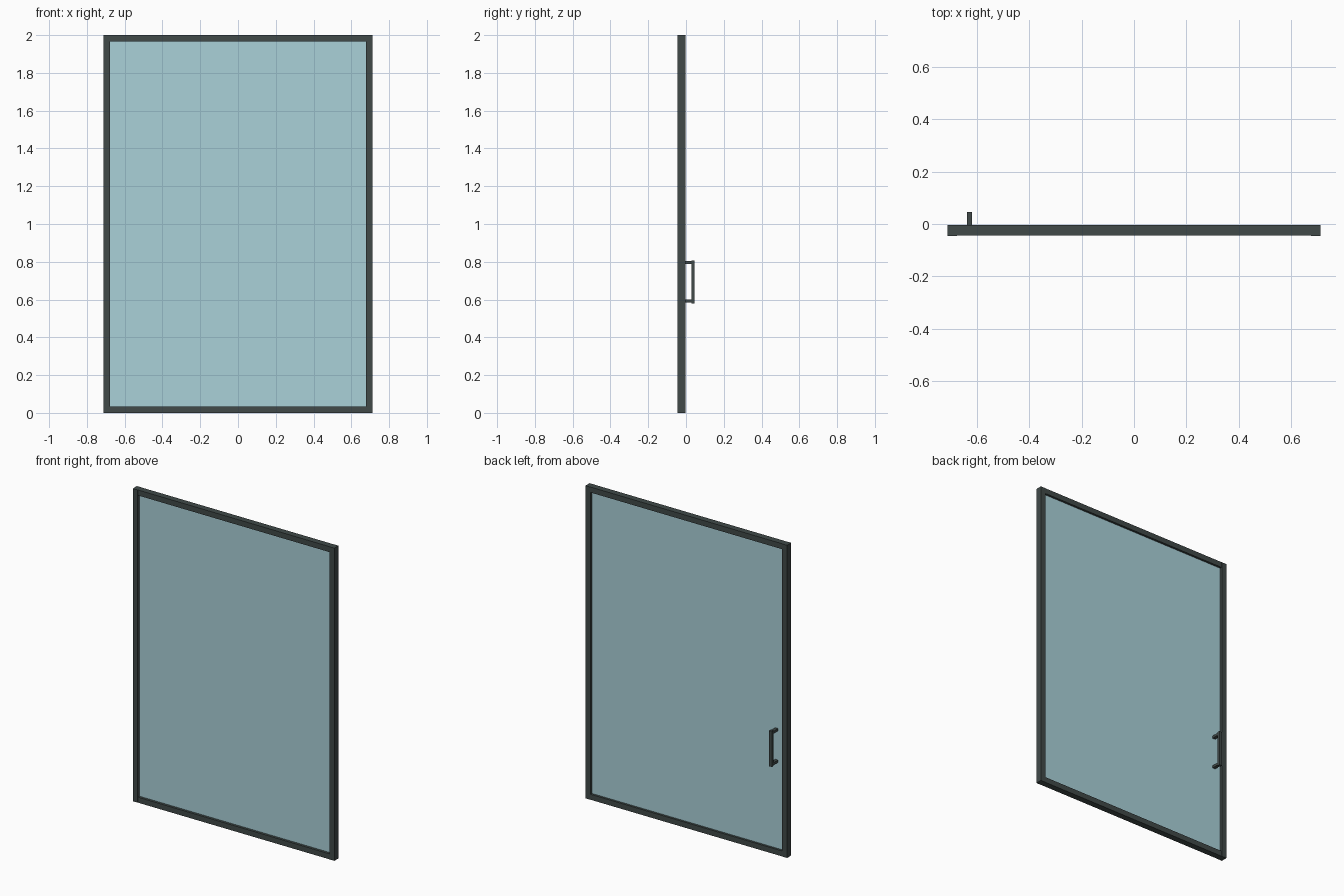
import bpy

if "Cube" in bpy.data.objects:
    bpy.data.objects.remove(bpy.data.objects["Cube"])


def material(name, color):
    m = bpy.data.materials.new(name)
    m.diffuse_color = color
    m.use_nodes = True
    m.node_tree.nodes["Principled BSDF"].inputs["Base Color"].default_value = m.diffuse_color
    return m


DARK = material("dark_metal", (0.052, 0.068, 0.066, 1))
GLASS = material("tinted_glass", (0.40, 0.635, 0.69, 0.6))


def box(name, lo, hi, mat):
    bpy.ops.mesh.primitive_cube_add(size=1, location=[(a + b) / 2 for a, b in zip(lo, hi)])
    ob = bpy.context.object
    ob.name = name
    ob.scale = [b - a for a, b in zip(lo, hi)]
    bpy.ops.object.transform_apply(location=False, rotation=False, scale=True)
    ob.data.materials.append(mat)
    return ob


W, H, F = 0.713, 2.0, 0.035          # half width, height, frame bar width
Y0, Y1 = -0.045, -0.003              # frame front and back
G0, G1 = -0.028, -0.018              # glass front and back
R = 0.001                            # rails sit slightly behind the stile faces

# Frame: full-height stiles with rails between them
for side, x in (("left", -W), ("right", W - F)):
    box(f"{side}_stile", (x, Y0, 0), (x + F, Y1, H), DARK)
for side, z in (("bottom", 0), ("top", H - F)):
    box(f"{side}_rail", (-W + F, Y0 + R, z), (W - F, Y1 - R, z + F), DARK)

# Glass pane set in the frame
box("glass_pane", (-W + F, G0, F), (W - F, G1, H - F), GLASS)

# Pull handle on the back: vertical grip and two posts reaching the glass
HX = -0.629
box("handle_grip", (HX - 0.01, 0.028, 0.58), (HX + 0.01, 0.045, 0.808), DARK)
for side, z in (("lower", 0.593), ("upper", 0.795)):
    box(f"{side}_handle_post", (HX - 0.01, G1, z - 0.008), (HX + 0.01, 0.028, z + 0.008), DARK)
